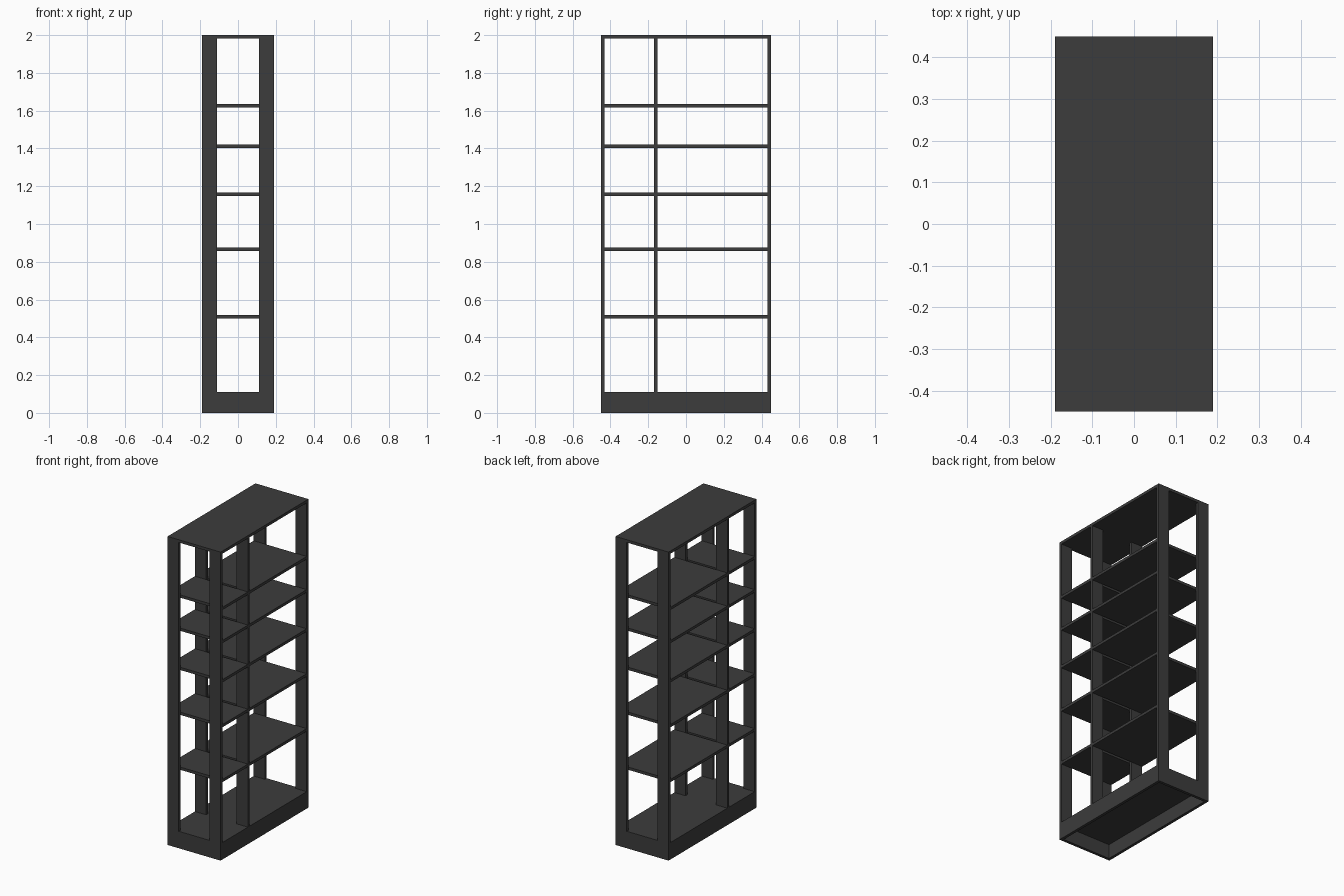
import bpy

cube = bpy.data.objects.get("Cube")
if cube:
    bpy.data.objects.remove(cube, do_unlink=True)

charcoal = bpy.data.materials.new("charcoal")
colour = (0.045, 0.045, 0.045, 1)
charcoal.use_nodes = True
charcoal.diffuse_color = colour
charcoal.node_tree.nodes["Principled BSDF"].inputs["Base Color"].default_value = colour

W, D, H = 0.19, 0.45, 2.0      # half width, half depth, height
T = 0.018                      # board thickness
POST = 0.08                    # post width
BASE = 0.11                    # top of the base
MID = -0.161                   # divider position


def board(name, x, y, z):
    """Box spanning the given (low, high) ranges."""
    bpy.ops.mesh.primitive_cube_add(size=1, location=[sum(r) / 2 for r in (x, y, z)])
    ob = bpy.context.object
    ob.name = name
    ob.scale = [r[1] - r[0] for r in (x, y, z)]
    bpy.ops.object.transform_apply(location=False, rotation=False, scale=True)
    ob.data.materials.append(charcoal)


# Top and bottom panels
board("top_panel", (-W, W), (-D, D), (H - T, H))
board("bottom_panel", (-W, W), (-D + T, D - T), (BASE - T, BASE))

# Upright posts and side plinths
for side, x in (("right", (-W, -W + POST)), ("left", (W - POST, W))):
    board(f"front_{side}_post", x, (-D, -D + T), (0, H - T))
    board(f"back_{side}_post", x, (D - T, D), (0, H - T))
    board(f"middle_{side}_post", x, (MID - T / 2, MID + T / 2), (BASE, H - T))
    edge = (-W, -W + T) if side == "right" else (W - T, W)
    board(f"{side}_plinth", edge, (-D + T, D - T), (0, BASE - T))

# End plinths between the posts
for end, y in (("front", (-D, -D + T)), ("back", (D - T, D))):
    board(f"{end}_plinth", (-W + POST, W - POST), y, (0, BASE))

# Shelves on both sides of the divider
for i, z in enumerate((0.51, 0.866, 1.157, 1.411, 1.626), 1):
    rise = (z - T / 2, z + T / 2)
    board(f"front_shelf_{i}", (-W, W), (-D + T, MID - T / 2), rise)
    board(f"back_shelf_{i}", (-W, W), (MID + T / 2, D - T), rise)
